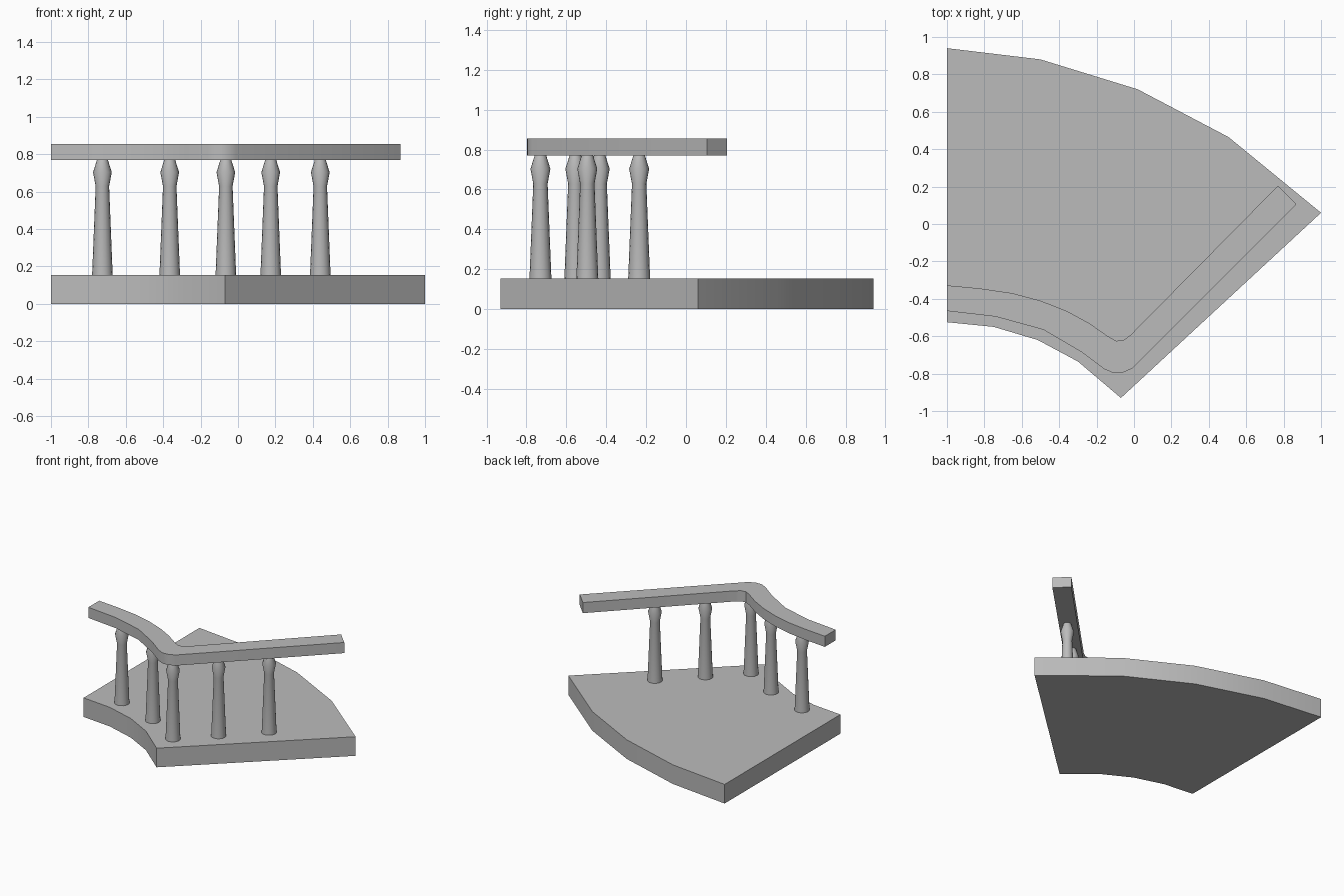
import bpy
import bmesh
import math

cube = bpy.data.objects.get("Cube")
if cube:
    bpy.data.objects.remove(cube, do_unlink=True)

stone = bpy.data.materials.new("grey stone")
stone.use_nodes = True
GREY = (0.5, 0.5, 0.5, 1)
stone.diffuse_color = GREY
stone.node_tree.nodes["Principled BSDF"].inputs["Base Color"].default_value = GREY


def finish(name, bm, location=(0, 0, 0)):
    """Turn a bmesh into a smooth-shaded object with sharp corners."""
    bmesh.ops.recalc_face_normals(bm, faces=bm.faces)
    mesh = bpy.data.meshes.new(name)
    bm.to_mesh(mesh)
    bm.free()
    mesh.materials.append(stone)
    obj = bpy.data.objects.new(name, mesh)
    obj.location = location
    bpy.context.collection.objects.link(obj)
    bpy.ops.object.select_all(action='DESELECT')
    obj.select_set(True)
    bpy.context.view_layer.objects.active = obj
    bpy.ops.object.shade_smooth_by_angle(angle=math.radians(30))
    return obj


def prism(name, outline, bottom, top):
    """Extrude a plan outline between two heights."""
    bm = bmesh.new()
    face = bm.faces.new([bm.verts.new((x, y, bottom)) for x, y in outline])
    result = bmesh.ops.extrude_face_region(bm, geom=[face])
    raised = [v for v in result["geom"] if isinstance(v, bmesh.types.BMVert)]
    bmesh.ops.translate(bm, verts=raised, vec=(0, 0, top - bottom))
    return finish(name, bm)


def lathe(name, profile, location, sides=16):
    """Spin a radius/height profile around the vertical axis."""
    bm = bmesh.new()
    rings = [[bm.verts.new((r * math.cos(math.tau * i / sides),
                            r * math.sin(math.tau * i / sides), z))
              for i in range(sides)] for r, z in profile]
    for low, high in zip(rings, rings[1:]):
        for i in range(sides):
            j = (i + 1) % sides
            bm.faces.new((low[i], low[j], high[j], high[i]))
    bm.faces.new(rings[0])
    bm.faces.new(rings[-1])
    return finish(name, bm, location)


# Floor slab: wide arc at the back, small concave arc at the front
SLAB_TOP = 0.153
back_arc = [(1, 0.06), (0.505, 0.465), (0.02, 0.72), (-0.5, 0.88), (-1, 0.94)]
front_arc = [(-1, -0.525), (-0.75, -0.55), (-0.515, -0.62), (-0.3, -0.735), (-0.07, -0.93)]
prism("floor_slab", back_arc + front_arc, 0, SLAB_TOP)

# Handrail: curved run, rounded corner, straight run
RAIL_BOTTOM, RAIL_TOP = 0.77, 0.855
rail_outer = [(-1, -0.465), (-0.74, -0.495), (-0.485, -0.565), (-0.28, -0.685),
              (-0.16, -0.775), (-0.11, -0.797), (-0.06, -0.795), (-0.01, -0.772),
              (0.868, 0.105)]
rail_inner = [(0.77, 0.205), (-0.02, -0.595), (-0.055, -0.62), (-0.095, -0.625),
              (-0.14, -0.6), (-0.24, -0.53), (-0.36, -0.465), (-0.5, -0.41),
              (-0.65, -0.37), (-0.82, -0.345), (-1, -0.328)]
prism("handrail", rail_outer + rail_inner, RAIL_BOTTOM, RAIL_TOP)

# Turned balusters under the rail
profile = [(0.055, 0), (0.036, 0.475), (0.05, 0.55), (0.028, 0.62)]
spots = [(-0.725, -0.433), (-0.365, -0.555), (-0.065, -0.73), (0.175, -0.495), (0.44, -0.235)]
for number, (x, y) in enumerate(spots, 1):
    lathe(f"baluster_{number}", profile, (x, y, SLAB_TOP))
